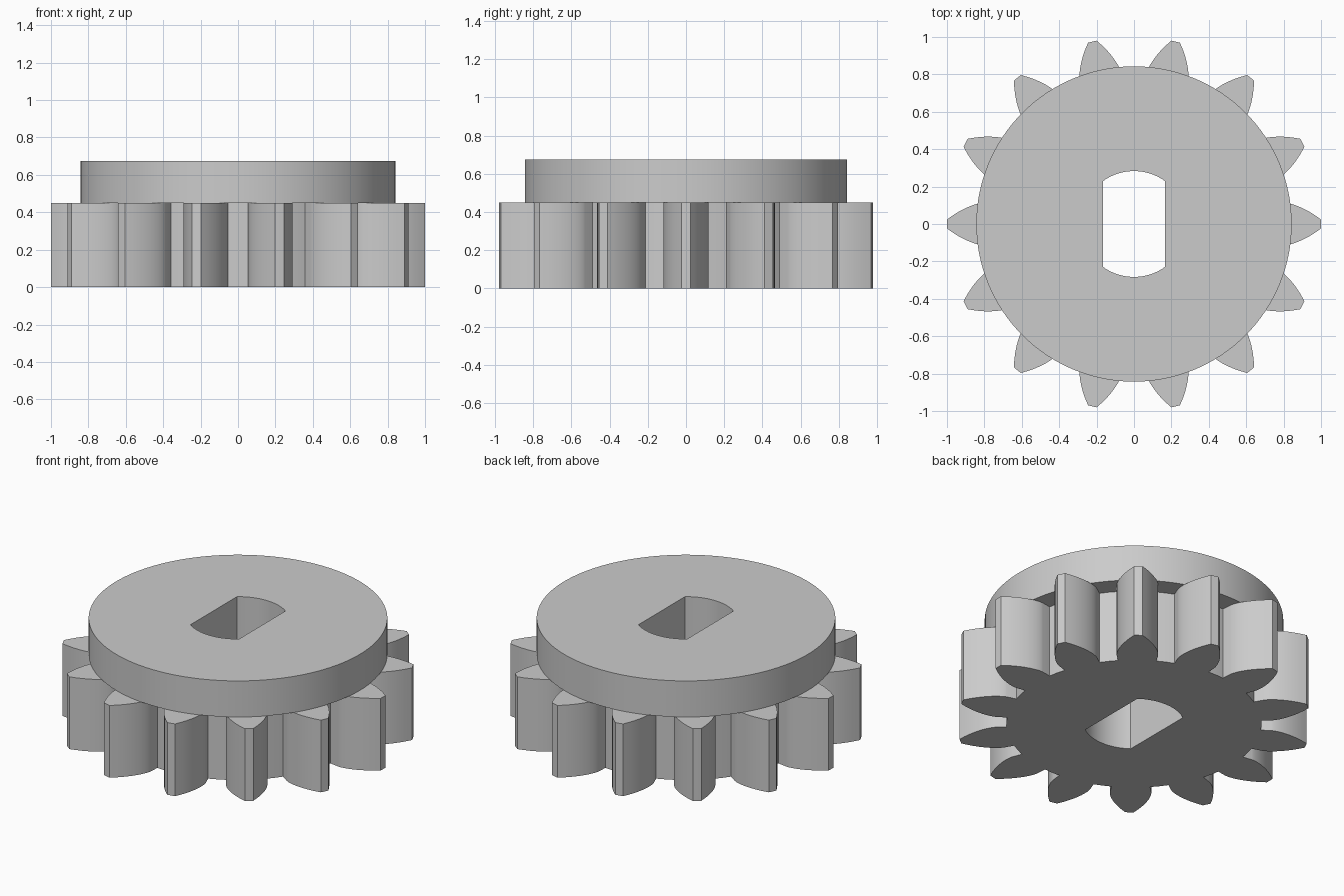
import bpy
import bmesh
from math import acos, asin, cos, pi, radians, sin, tan

if "Cube" in bpy.data.objects:
    bpy.data.objects.remove(bpy.data.objects["Cube"], do_unlink=True)

TEETH = 14
TIP_R, PITCH_R, ROOT_R = 1.0, 0.875, 0.72
PRESSURE = radians(27)
BASE_R = PITCH_R * cos(PRESSURE)
GEAR_TOP, COLLAR_TOP, COLLAR_R = 0.45, 0.675, 0.843
BORE_R, BORE_HALF_WIDTH = 0.283, 0.167

grey = bpy.data.materials.new("plain grey")
grey.use_nodes = True
grey.diffuse_color = (0.6, 0.6, 0.6, 1)
grey.node_tree.nodes["Principled BSDF"].inputs["Base Color"].default_value = (0.6, 0.6, 0.6, 1)


def polar(r, a):
    return (r * cos(a), r * sin(a))


def involute(angle):
    return tan(angle) - angle


def half_angle(r):
    """Half the angular thickness of a tooth at radius r."""
    at_r = acos(min(1, BASE_R / r))
    return pi / (2 * TEETH) + involute(PRESSURE) - involute(at_r)


def gear_outline(steps=10):
    """Involute flanks above the base circle, radial flanks and root arcs below."""
    radii = [BASE_R + (TIP_R - BASE_R) * (i / steps) ** 1.5 for i in range(steps + 1)]
    flank = [(ROOT_R, half_angle(BASE_R))] + [(r, half_angle(r)) for r in radii]
    pts = []
    for k in range(TEETH):
        mid = 2 * pi * k / TEETH
        pts += [polar(r, mid - a) for r, a in flank]
        pts.append(polar(TIP_R, mid))
        pts += [polar(r, mid + a) for r, a in reversed(flank)]
        pts.append(polar(ROOT_R, mid + pi / TEETH))
    return pts


def circle_outline(r, count=128):
    return [polar(r, 2 * pi * i / count) for i in range(count)]


def bore_outline(steps=20):
    """Round bore with two flats facing left and right."""
    spread = asin(BORE_HALF_WIDTH / BORE_R)
    return [polar(BORE_R, mid - spread + 2 * spread * i / steps)
            for mid in (pi / 2, -pi / 2) for i in range(steps + 1)]


def bored_plate(name, outline, bottom, top):
    """Extrude an outline with the bore cut through it."""
    bm = bmesh.new()
    edges = []
    for loop in (outline, bore_outline()):
        verts = [bm.verts.new((x, y, bottom)) for x, y in loop]
        edges += [bm.edges.new((v, verts[i - 1])) for i, v in enumerate(verts)]
    bmesh.ops.triangle_fill(bm, edges=edges, use_beauty=True, normal=(0, 0, 1))
    grown = bmesh.ops.extrude_face_region(bm, geom=bm.faces[:], use_keep_orig=True)
    moved = [g for g in grown["geom"] if isinstance(g, bmesh.types.BMVert)]
    bmesh.ops.translate(bm, verts=moved, vec=(0, 0, top - bottom))
    bmesh.ops.recalc_face_normals(bm, faces=bm.faces[:])
    mesh = bpy.data.meshes.new(name)
    bm.to_mesh(mesh)
    bm.free()
    mesh.materials.append(grey)
    obj = bpy.data.objects.new(name, mesh)
    bpy.context.collection.objects.link(obj)
    bpy.ops.object.select_all(action="DESELECT")
    obj.select_set(True)
    bpy.context.view_layer.objects.active = obj
    bpy.ops.object.shade_smooth_by_angle(angle=radians(25))
    return obj


# Toothed wheel with a plain round collar on top
bored_plate("toothed_wheel", gear_outline(), 0, GEAR_TOP)
bored_plate("collar", circle_outline(COLLAR_R), GEAR_TOP, COLLAR_TOP)
